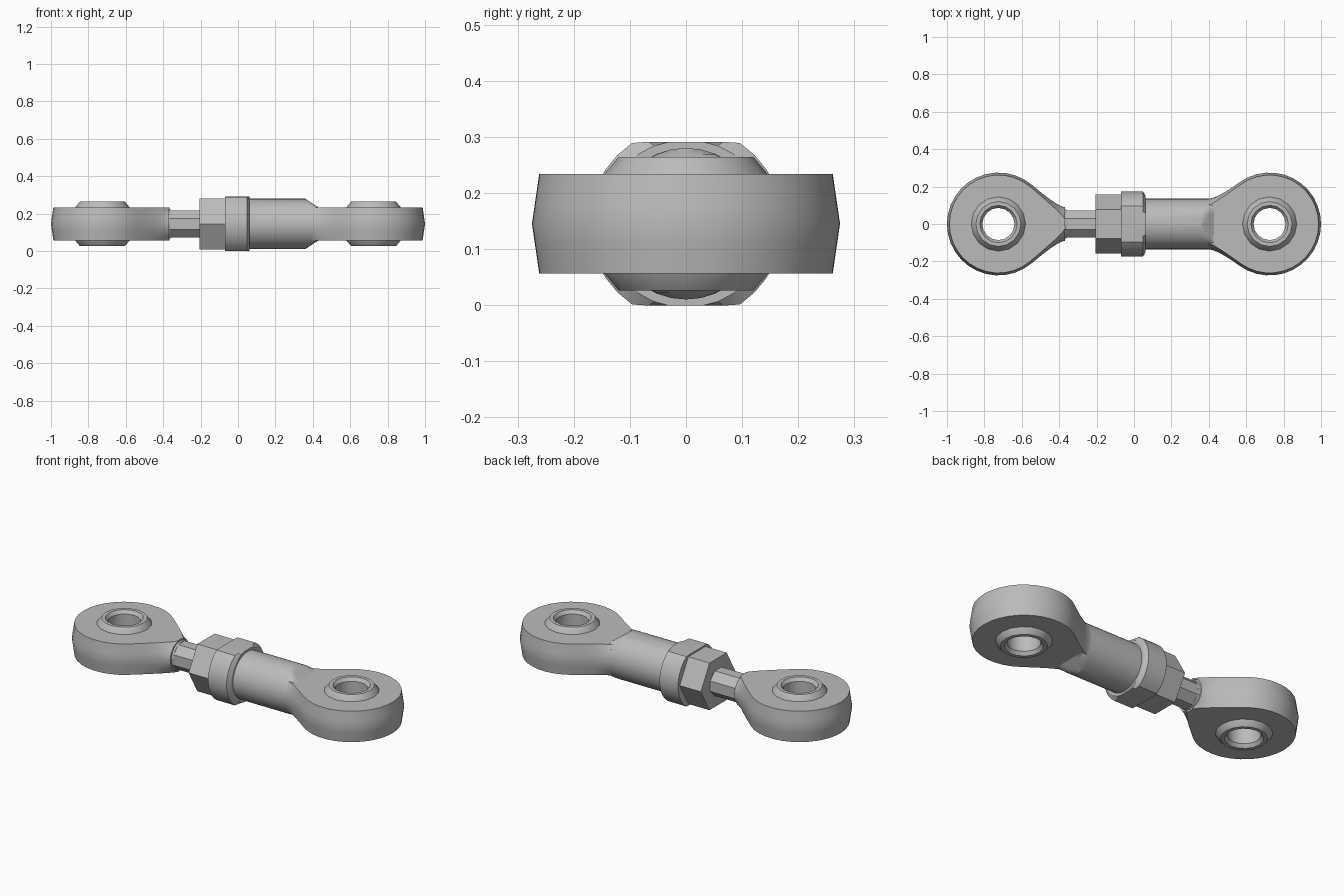
import bpy
import bmesh
from math import sin, cos, tau, pi, radians, sqrt

MID = 0.145          # height of the link's axis
EYE_X = 0.725        # distance of each eye from the centre
HALF = 0.089         # half thickness of an eye

if "Cube" in bpy.data.objects:
    bpy.data.objects.remove(bpy.data.objects["Cube"])

steel = bpy.data.materials.new("grey steel")
steel.use_nodes = True
GREY = (0.5, 0.5, 0.5, 1)
steel.diffuse_color = GREY
steel.node_tree.nodes["Principled BSDF"].inputs["Base Color"].default_value = GREY


def finish(name, bm, smooth=30):
    """Turn a bmesh into a named, shaded object."""
    bmesh.ops.recalc_face_normals(bm, faces=bm.faces)
    mesh = bpy.data.meshes.new(name)
    bm.to_mesh(mesh)
    bm.free()
    mesh.materials.append(steel)
    ob = bpy.data.objects.new(name, mesh)
    bpy.context.collection.objects.link(ob)
    if smooth:
        bpy.ops.object.select_all(action="DESELECT")
        ob.select_set(True)
        bpy.context.view_layer.objects.active = ob
        bpy.ops.object.shade_smooth_by_angle(angle=radians(smooth))
    return ob


def skin(bm, rings, closed=False):
    """Join equal-length vertex rings with quads."""
    count = len(rings[0])
    pairs = list(zip(rings, rings[1:])) + ([(rings[-1], rings[0])] if closed else [])
    for a, b in pairs:
        for i in range(count):
            j = (i + 1) % count
            bm.faces.new((a[i], a[j], b[j], b[i]))


def bar(name, sections, sides, phase=0.0, smooth=30):
    """Solid along x; each section is (x, radius, flat height limit)."""
    bm = bmesh.new()
    rings = []
    for x, r, limit in sections:
        ring = []
        for i in range(sides):
            a = tau * (i + phase) / sides
            z = max(-limit, min(limit, r * sin(a)))
            ring.append(bm.verts.new((x, r * cos(a), MID + z)))
        rings.append(ring)
    skin(bm, rings)
    bm.faces.new(rings[0])
    bm.faces.new(rings[-1])
    return finish(name, bm, smooth)


def eye_outline(radius, width, start, reach, steps=24, blend=5):
    """Teardrop: round eye flowing through a fillet into a neck along +x."""
    px, py = radius * cos(start), radius * sin(start)
    cx = px + (py - width) * sin(start) / cos(start)
    fillet = []
    for i in range(blend + 1):
        t = 1 - i / blend
        u = 1 - t
        fillet.append((u * u * px + 2 * u * t * cx + t * t * reach,
                       u * u * py + 2 * u * t * width + t * t * width))
    arc = [start + (tau - 2 * start) * i / steps for i in range(1, steps)]
    return (fillet + [(radius * cos(a), radius * sin(a)) for a in arc]
            + [(x, -y) for x, y in reversed(fillet)])


def eye(name, side, neck, start, reach):
    """Barrel-edged eye with a bore; the neck points to the centre."""
    bm = bmesh.new()
    rings = []
    for level in (-1, -0.75, -0.4, 0, 0.4, 0.75, 1):
        z = HALF * level
        width = max(0.01, sqrt(max(0, neck * neck - z * z)))
        outline = eye_outline(0.275 - 0.013 * abs(level), width, start, reach)
        rings.append([bm.verts.new((side * (EYE_X - x), y, MID + z)) for x, y in outline])
    count = len(rings[0])
    for z in (HALF, -HALF):
        bore = []
        for i in range(count):
            a = tau * (i + 0.5) / count
            bore.append(bm.verts.new((side * (EYE_X - 0.138 * cos(a)), 0.138 * sin(a), MID + z)))
        rings.append(bore)
    skin(bm, rings, closed=True)
    return finish(name, bm)


def ball(name, x):
    """Swivel ball with flat faces and a chamfered bolt hole."""
    half = [(0.086, 0.1), (0.1, 0.119), (0.12, 0.119), (0.146, 0.088), (0.16, 0.045)]
    profile = half + [(r, -z) for r, z in reversed(half)]
    bm = bmesh.new()
    sides = 16
    rings = [[bm.verts.new((x + r * cos(tau * i / sides), r * sin(tau * i / sides), MID + z))
              for i in range(sides)] for r, z in profile]
    skin(bm, rings, closed=True)
    return finish(name, bm)


# Eyes and swivel balls
eye("right_eye", -1, 0.09, radians(50), 0.355)
eye("left_eye", 1, 0.135, radians(54), 0.33)
for label, s in (("right", -1), ("left", 1)):
    ball(label + "_swivel_ball", s * EYE_X)

# Threaded end: neck taper, octagonal shank, hex lock nut
bar("neck_taper", [(-0.45, 0.09, 0.0885), (-0.4, 0.09, 0.0885), (-0.36, 0.076, 0.0885)], 24)
bar("shank", [(-0.4, 0.078, 1), (-0.1, 0.078, 1)], 8, phase=0.5, smooth=0)
bar("lock_nut", [(-0.205, 0.157, 1), (-0.068, 0.157, 1)], 6, smooth=0)

# Socket end: collar with wrench flats, round body planed down to the eye
bar("collar", [(-0.07, 0.173, 0.146), (0.048, 0.173, 0.146), (0.062, 0.15, 0.146)], 32)
body = [(0.05, 0.135, 1)]
for i in range(5):
    t = i / 4
    body.append((0.36 + 0.07 * t, 0.135, 0.135 - 0.047 * t))
body.append((0.46, 0.135, 0.088))
bar("socket_body", body, 32)
